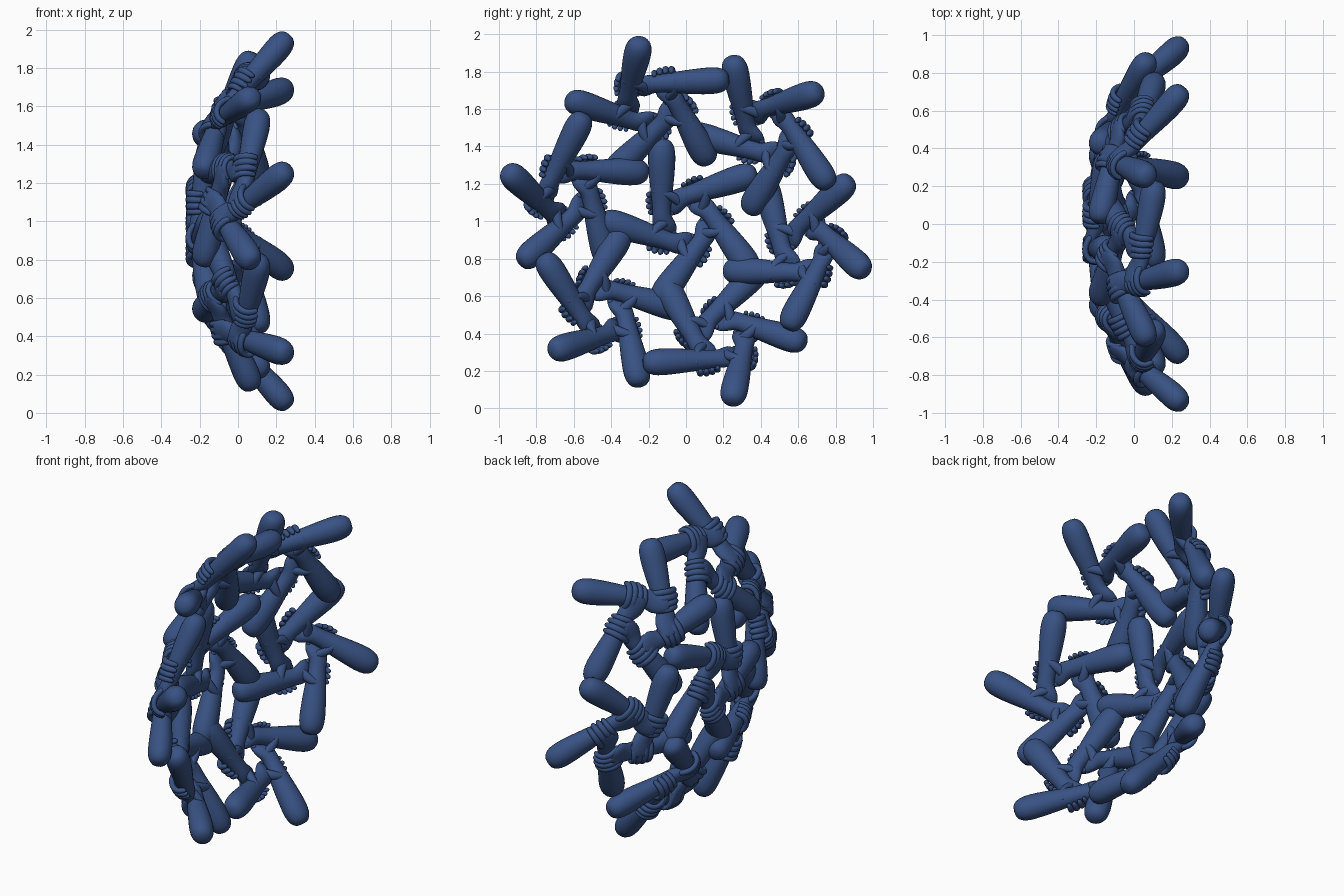
import bpy, bmesh, math
from mathutils import Vector, Matrix

if "Cube" in bpy.data.objects:
    bpy.data.objects.remove(bpy.data.objects["Cube"])

D = 0.13                                   # distance of each arm's axis from its ring centre
GRIP = Vector((-D, -D * math.tan(math.radians(36)), 0))
ALONG = Vector((math.cos(math.radians(-18)), math.sin(math.radians(-18)), 0))  # gripped arm
ACROSS = Vector((math.cos(math.radians(-108)), math.sin(math.radians(-108)), 0))  # fingers


def hand_pt(s, t, w):
    return GRIP + ALONG * s + ACROSS * t + Vector((0, 0, w))


def tube(bm, pts, radii, side, n):
    """Loft elliptical rings along pts (radii = half width, half depth) with round ends."""
    pts = [Vector(p) for p in pts]
    rings = [(p, a, b) for p, (a, b) in zip(pts, radii)]
    d0, d1 = (pts[0] - pts[1]).normalized(), (pts[-1] - pts[-2]).normalized()
    (a0, b0), (a1, b1) = radii[0], radii[-1]
    start = [(pts[0] + d0 * b0 * k, a0 * f, b0 * f) for k, f in ((1.0, .42), (.65, .82))]
    end = [(pts[-1] + d1 * b1 * k, a1 * f, b1 * f) for k, f in ((.65, .8), (1.0, .4))]
    rings = start + rings + end
    loops = []
    for i, (c, a, b) in enumerate(rings):
        tan = (rings[min(i + 1, len(rings) - 1)][0] - rings[max(i - 1, 0)][0]).normalized()
        u = (side - tan * side.dot(tan)).normalized()
        v = tan.cross(u)
        loops.append([bm.verts.new(c + u * a * math.cos(q) + v * b * math.sin(q))
                      for q in (2 * math.pi * k / n for k in range(n))])
    for A, B in zip(loops, loops[1:]):
        for k in range(n):
            bm.faces.new((A[k], A[(k + 1) % n], B[(k + 1) % n], B[k]))
    bm.faces.new(loops[0][::-1])
    bm.faces.new(loops[-1])


def arm_mesh():
    bm = bmesh.new()
    # forearm, wrist and back of the hand
    tube(bm,
         [(-D, .372, .05), (-D, .30, .04), (-D, .20, .022), (-D, .11, .006), (-D, .05, 0),
          (-D, .01, -.006), hand_pt(0, -.068, -.022), hand_pt(0, -.04, -.042),
          hand_pt(0, -.01, -.054)],
         [(.078, .072), (.076, .070), (.067, .062), (.055, .052), (.050, .046),
          (.057, .044), (.068, .036), (.067, .026), (.062, .019)], Vector((1, 0, 0)), 12)
    # four fingers wrapped round the outside of the next arm
    for i, s in enumerate((-.052, -.018, .017, .050)):
        k = (1.0, 1.05, 1.0, .88)[i]
        path = [(-.06, -.03), (-.035, -.050), (0, -.061), (.042, -.054),
                (.068, -.027), (.07, .004)]
        tube(bm, [hand_pt(s * (1 - .08 * (t > .03)), t * k, w) for t, w in path],
             [(.020 * k, .018 * k)] * 4 + [(.019 * k, .018 * k), (.016 * k, .016 * k)], ALONG, 8)
    # thumb closing over the inside
    tube(bm, [hand_pt(-.015, -.09, .008), hand_pt(-.04, -.055, .034), hand_pt(-.055, -.02, .052),
              hand_pt(-.062, .015, .054), hand_pt(-.066, .035, .047)],
         [(.032, .026), (.028, .023), (.021, .019), (.018, .017), (.015, .014)], ALONG, 8)
    bmesh.ops.recalc_face_normals(bm, faces=bm.faces)
    for f in bm.faces:
        f.smooth = True
    me = bpy.data.meshes.new("forearm_with_hand")
    bm.to_mesh(me)
    bm.free()
    return me


mat = bpy.data.materials.new("navy")
mat.diffuse_color = (0.04, 0.085, 0.23, 1)
mat.use_nodes = True
mat.node_tree.nodes["Principled BSDF"].inputs["Base Color"].default_value = mat.diffuse_color
mesh = arm_mesh()
mesh.materials.append(mat)

# local X, Y, Z -> world y, z, x
AXES = Matrix(((0, 0, 1, 0), (1, 0, 0, 0), (0, 1, 0, 0), (0, 0, 0, 1)))


def ring_of_arms(name, m):
    """Five arms, each gripping the wrist of the next."""
    for k in range(5):
        ob = bpy.data.objects.new(f"{name}_arm_{k + 1}", mesh)
        bpy.context.collection.objects.link(ob)
        ob.matrix_world = m @ AXES @ Matrix.Rotation(math.radians(72 * k), 4, 'Z')
        sub = ob.modifiers.new("smooth", 'SUBSURF')
        sub.levels = sub.render_levels = 1


# centre ring at the bottom of the bowl
ring_of_arms("centre", Matrix.Translation((-.2, 0, 1)))

# six tilted rings around it
ang = math.radians(107)
er = Vector((0, math.cos(ang), math.sin(ang)))
et = Vector((0, -math.sin(ang), math.cos(ang)))
normal = Vector((1, 0, 0)) - er * .62 + et * .15
tilt = Vector((1, 0, 0)).rotation_difference(normal).to_matrix().to_4x4()
centre = er * .648 + Vector((-.03, 0, 0))
for j in range(6):
    m = (Matrix.Translation((0, 0, 1)) @ Matrix.Rotation(math.radians(60 * j), 4, 'X')
         @ Matrix.Translation(centre) @ tilt @ Matrix.Rotation(math.radians(-9), 4, 'X'))
    ring_of_arms(f"outer_{j + 1}", m)
